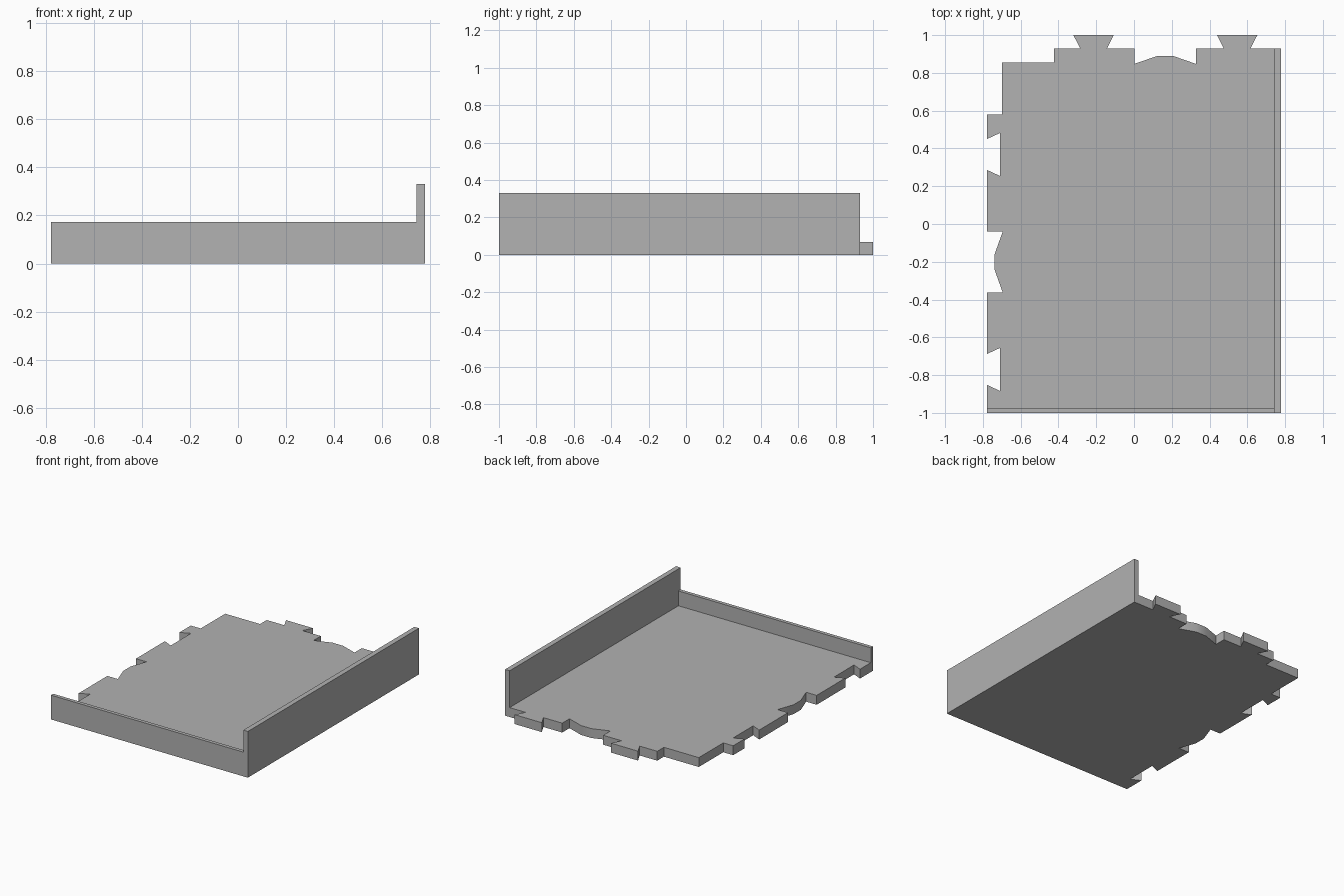
import bpy, bmesh, math

if "Cube" in bpy.data.objects:
    bpy.data.objects.remove(bpy.data.objects["Cube"])

W, FLOOR = 0.778, 0.067          # half width, floor thickness
WALL_X, WALL_Y = 0.742, -0.974   # inner faces of the two walls

grey = bpy.data.materials.new("plain grey")
grey.diffuse_color = (0.445, 0.445, 0.445, 1)
grey.use_nodes = True
grey.node_tree.nodes["Principled BSDF"].inputs["Base Color"].default_value = grey.diffuse_color


def prism(name, outline, height):
    """Extrude a flat outline up from z = 0."""
    bm = bmesh.new()
    face = bm.faces.new([bm.verts.new((x, y, 0)) for x, y in outline])
    top = bmesh.ops.extrude_face_region(bm, geom=[face])["geom"]
    verts = [g for g in top if isinstance(g, bmesh.types.BMVert)]
    bmesh.ops.translate(bm, verts=verts, vec=(0, 0, height))
    bmesh.ops.recalc_face_normals(bm, faces=bm.faces)
    mesh = bpy.data.meshes.new(name)
    bm.to_mesh(mesh)
    bm.free()
    mesh.materials.append(grey)
    obj = bpy.data.objects.new(name, mesh)
    bpy.context.collection.objects.link(obj)
    return obj


def box(x0, x1, y0, y1):
    return [(x0, y0), (x1, y0), (x1, y1), (x0, y1)]


def dovetail_tab(x):
    """Flared tab on the back edge, right to left."""
    return [(x + 0.071, 0.93), (x + 0.107, 1), (x - 0.107, 1), (x - 0.071, 0.93)]


def dovetail_notch(y):
    """Matching notch in the left edge, back to front."""
    return [(-W, y + 0.082), (-0.709, y + 0.114), (-0.709, y - 0.114), (-W, y - 0.082)]


# Floor with interlocking edges
outline = [(-W, WALL_Y), (WALL_X, WALL_Y), (WALL_X, 0.93)]
outline += dovetail_tab(0.546)
outline += [(0.327, 0.93), (0.327, 0.848), (0.206, 0.89), (0.124, 0.89),
            (0.003, 0.848), (0.003, 0.93)]                 # back bite
outline += dovetail_tab(-0.214)
outline += [(-0.424, 0.93), (-0.424, 0.855), (-0.7, 0.855), (-0.7, 0.579),
            (-W, 0.579)]                                   # stepped corner
outline += dovetail_notch(0.368)
outline += [(-W, -0.04), (-0.695, -0.04), (-0.738, -0.16), (-0.738, -0.242),
            (-0.695, -0.363), (-W, -0.363)]                # left bite
outline += dovetail_notch(-0.77)
floor = prism("floor", outline, FLOOR)

# Low front wall and tall side wall
prism("front_wall", box(-W, WALL_X, -1, WALL_Y), 0.173)
prism("side_wall", box(WALL_X, W, -1, 0.93), 0.33)

# Soften only the curved bites
bpy.context.view_layer.objects.active = floor
floor.select_set(True)
bpy.ops.object.shade_smooth_by_angle(angle=math.radians(25))
